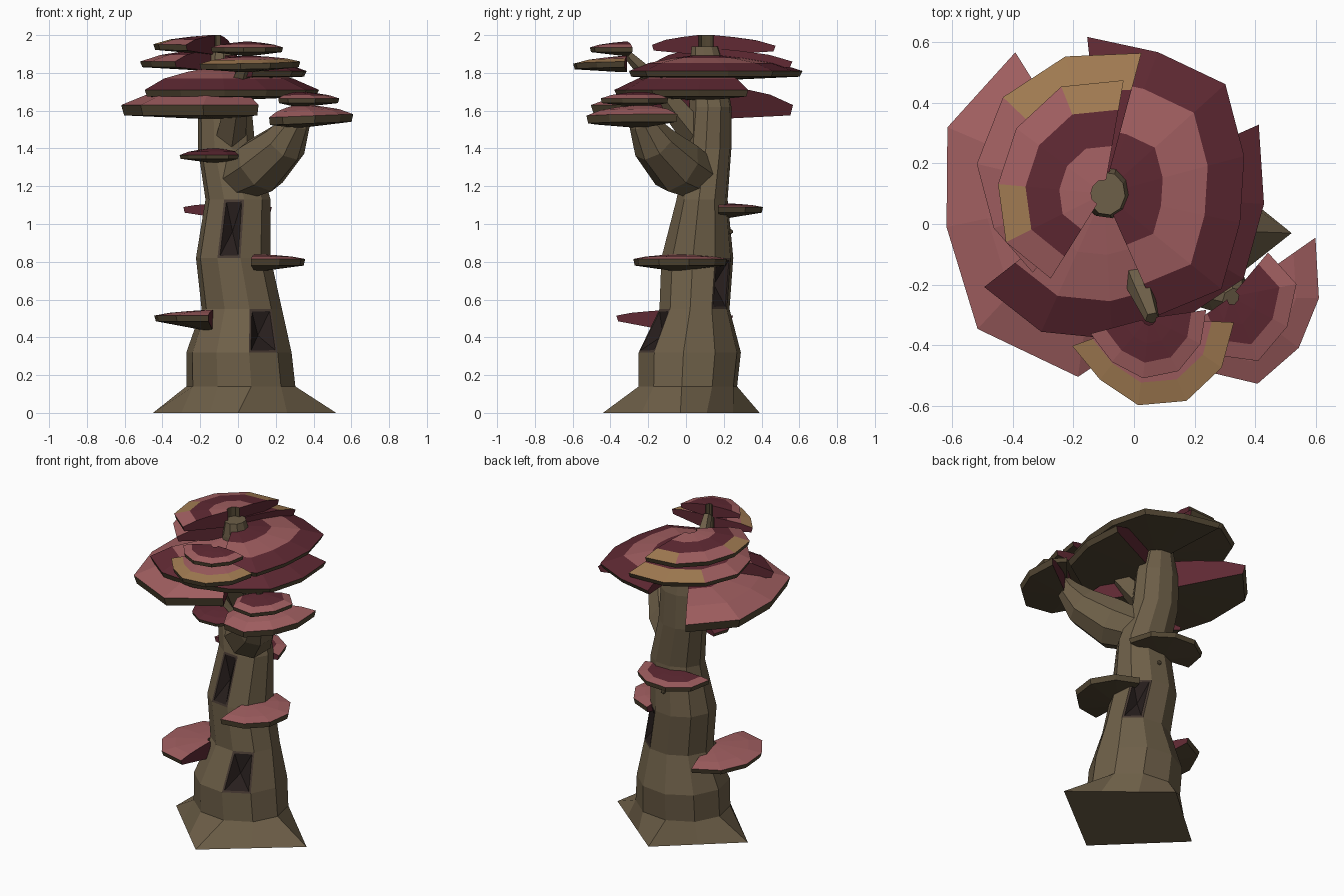
import bpy, bmesh
from math import cos, sin, radians, pi
from mathutils import Vector

if "Cube" in bpy.data.objects:
    bpy.data.objects.remove(bpy.data.objects["Cube"])


def material(name, rgb):
    m = bpy.data.materials.new(name)
    m.diffuse_color = (*rgb, 1)
    m.use_nodes = True
    m.node_tree.nodes["Principled BSDF"].inputs["Base Color"].default_value = m.diffuse_color
    return m


BARK = material("bark", (0.155, 0.115, 0.065))
DARK = material("hollow", (0.02, 0.013, 0.012))
FRAME = material("hollow_edge", (0.06, 0.04, 0.03))
PINK = material("pink", (0.36, 0.115, 0.12))
RED = material("dark_red", (0.115, 0.022, 0.033))
TAN = material("tan", (0.36, 0.2, 0.085))
UNDER = material("cap_underside", (0.085, 0.062, 0.033))
MATS = [BARK, DARK, FRAME, PINK, RED, TAN, UNDER]
B, H, F, P, R, T, U = range(7)


def finish(name, bm):
    bmesh.ops.recalc_face_normals(bm, faces=bm.faces)
    me = bpy.data.meshes.new(name)
    bm.to_mesh(me)
    bm.free()
    for m in MATS:
        me.materials.append(m)
    ob = bpy.data.objects.new(name, me)
    bpy.context.collection.objects.link(ob)
    return ob


def loft(bm, rings):
    """Skin closed rings of points; returns side faces per level."""
    vs = [[bm.verts.new(p) for p in ring] for ring in rings]
    n = len(vs[0])
    sides = [[bm.faces.new((a[i], a[(i + 1) % n], b[(i + 1) % n], b[i])) for i in range(n)]
             for a, b in zip(vs, vs[1:])]
    bm.faces.new(vs[0])
    bm.faces.new(vs[-1])
    return sides


# Trunk: ten-sided loft on a diamond-shaped root flare
LEVELS = [  # z, centre x, centre y, half width x, half width y
    (0.14, 0.015, 0.01, 0.285, 0.26), (0.32, 0.005, 0.02, 0.275, 0.27),
    (0.55, 0.02, 0.045, 0.21, 0.185), (0.82, -0.025, 0.06, 0.195, 0.19),
    (1.13, 0.0, 0.085, 0.17, 0.135), (1.4, -0.06, 0.12, 0.15, 0.12),
    (1.62, -0.07, 0.13, 0.14, 0.11), (1.85, -0.09, 0.11, 0.08, 0.09),
    (1.94, -0.09, 0.1, 0.06, 0.07)]
corners = [(0.52, -0.03), (0.0, 0.39), (-0.45, 0.0), (0.0, -0.44)]
base = []
for i, splits in enumerate((3, 2, 3, 2)):
    a, b = Vector(corners[i]), Vector(corners[(i + 1) % 4])
    base += [(*a.lerp(b, k / splits), 0) for k in range(splits)]
rings = [base]
for z, cx, cy, hx, hy in LEVELS:
    rings.append([(cx + hx / 0.98 * cos(radians(36 * i - 7)),
                   cy + hy / 0.98 * sin(radians(36 * i - 7)), z) for i in range(10)])
bm = bmesh.new()
sides = loft(bm, rings)
bmesh.ops.recalc_face_normals(bm, faces=bm.faces)
# Hollows sunk into single trunk panels (level, panel)
for lvl, panel in ((2, 8), (4, 7), (3, 1)):
    f = sides[lvl][panel]
    rim = bmesh.ops.inset_region(bm, faces=[f], thickness=0.018, depth=0.0)["faces"]
    for g in rim:
        g.material_index = F
    f.material_index = H
    bmesh.ops.poke(bm, faces=[f], offset=-0.05)
finish("trunk", bm)


# Branches: tapered tubes along a bent path
def branch(name, path, sides_n):
    pts = [Vector(p[:3]) for p in path]
    rings = []
    for i, p in enumerate(pts):
        d = (pts[min(i + 1, len(pts) - 1)] - pts[max(i - 1, 0)]).normalized()
        u = d.cross(Vector((0.6, 0.8, 0))).normalized()
        w = d.cross(u)
        rings.append([p + path[i][3] * (u * cos(2 * pi * k / sides_n) + w * sin(2 * pi * k / sides_n))
                      for k in range(sides_n)])
    bm = bmesh.new()
    loft(bm, rings)
    finish(name, bm)


branch("side_branch", [(-0.02, 0.1, 1.23, 0.12), (0.12, -0.05, 1.31, 0.155), (0.25, -0.17, 1.43, 0.12),
                       (0.31, -0.23, 1.54, 0.075), (0.33, -0.25, 1.61, 0.04)], 8)
branch("front_branch", [(-0.05, 0.1, 1.42, 0.09), (-0.02, -0.05, 1.6, 0.07),
                        (0.02, -0.2, 1.79, 0.045), (0.06, -0.31, 1.9, 0.025)], 5)


# Fungus caps: solid sectors with a stepped conical top and thin rim
def cap(name, centre, a0, a1, radii, zb, zt, apex, cols, tans=(), tilt=(0, 0), drop=0.02):
    """cols: top band colours from inside out; tans: outer facets coloured tan."""
    cx, cy = centre
    n = len(radii)
    prof = [(0.12, apex), (0.42, zt + (apex - zt) * 0.8), (0.74, zt + (apex - zt) * 0.5), (1, zt),
            (0.97, zb), (0.12, zb - drop)]
    bm = bmesh.new()
    rows = []
    for i, r in enumerate(radii):
        a = radians(a0 + (a1 - a0) * i / (n - 1))
        row = []
        for k, z in prof:
            dx, dy = r * k * cos(a), r * k * sin(a)
            row.append(bm.verts.new((cx + dx, cy + dy, z + tilt[0] * dx + tilt[1] * dy)))
        rows.append(row)
    m = len(prof)
    for i in range(n - 1):
        for k in range(m):
            q = (k + 1) % m
            f = bm.faces.new((rows[i][k], rows[i + 1][k], rows[i + 1][q], rows[i][q]))
            f.material_index = cols[k] if k < 3 else U
            if k == 2 and i in tans:
                f.material_index = T
    for row in (rows[0], rows[-1]):
        bm.faces.new(row).material_index = R
    finish(name, bm)


# Main canopy, lowest layer to highest
C = (-0.1, 0.1)
cap("canopy_left", C, 122, 297, [0.55, 0.56, 0.53, 0.61, 0.61, 0.46], 1.575, 1.63, 1.74, (R, P, P))
cap("canopy_front", C, 218, 384, [0.5, 0.5, 0.48, 0.49, 0.54, 0.53, 0.56], 1.675, 1.71, 1.83, (P, P, R))
cap("canopy_right", C, -66, 96, [0.44, 0.5, 0.46, 0.48, 0.54, 0.5, 0.52], 1.78, 1.81, 1.895, (R, P, R))
cap("canopy_back", C, 75, 228, [0.48, 0.47, 0.46, 0.43, 0.38, 0.35], 1.83, 1.86, 1.93, (R, R, P), (0, 1))
cap("canopy_top", C, 80, 238, [0.38, 0.38, 0.36, 0.35, 0.36, 0.33], 1.915, 1.945, 2.0, (P, R, P), (0, 3),
    (-0.02, 0.0))

# Caps on the front and side branches
cap("front_cap_lower", (0.05, -0.31), 200, 357, [0.27, 0.26, 0.29, 0.3, 0.29, 0.28], 1.825, 1.855, 1.89,
    (R, P, T), (), (0.02, 0.02))
cap("front_cap_upper", (0.05, -0.31), 195, 368, [0.2, 0.19, 0.2, 0.2, 0.19, 0.19], 1.91, 1.935, 1.965,
    (R, R, P))
cap("side_cap_lower", (0.32, -0.24), 215, 395, [0.19, 0.26, 0.3, 0.28, 0.29, 0.34], 1.53, 1.57, 1.63,
    (P, P, P), (), (0.04, 0))
cap("side_cap_upper", (0.32, -0.24), 215, 410, [0.13, 0.2, 0.23, 0.21, 0.22, 0.19], 1.64, 1.665, 1.7,
    (R, R, P))

# Shelf fungi up the trunk
cap("shelf_left", (-0.13, -0.06), 105, 265, [0.32, 0.33, 0.32, 0.32, 0.33, 0.31], 0.485, 0.515, 0.545,
    (P, P, P), (), (0, 0), 0.05)
cap("shelf_right", (0.09, -0.03), -95, 80, [0.25, 0.26, 0.27, 0.27, 0.26, 0.25], 0.78, 0.815, 0.84,
    (P, P, P), (), (0, 0), 0.03)
cap("shelf_back", (-0.06, 0.19), -5, 185, [0.24, 0.23, 0.22, 0.23, 0.24, 0.23], 1.06, 1.09, 1.11,
    (R, R, P), (), (0, 0), 0.03)
cap("shelf_front", (-0.13, 0.02), 150, 330, [0.17, 0.18, 0.18, 0.19, 0.2, 0.2], 1.345, 1.365, 1.4,
    (R, R, R))

# Small knot on the back of the trunk
bm = bmesh.new()
bmesh.ops.create_icosphere(bm, subdivisions=1, radius=0.015)
bmesh.ops.translate(bm, verts=bm.verts, vec=(0.0, 0.235, 0.96))
finish("knot", bm)
